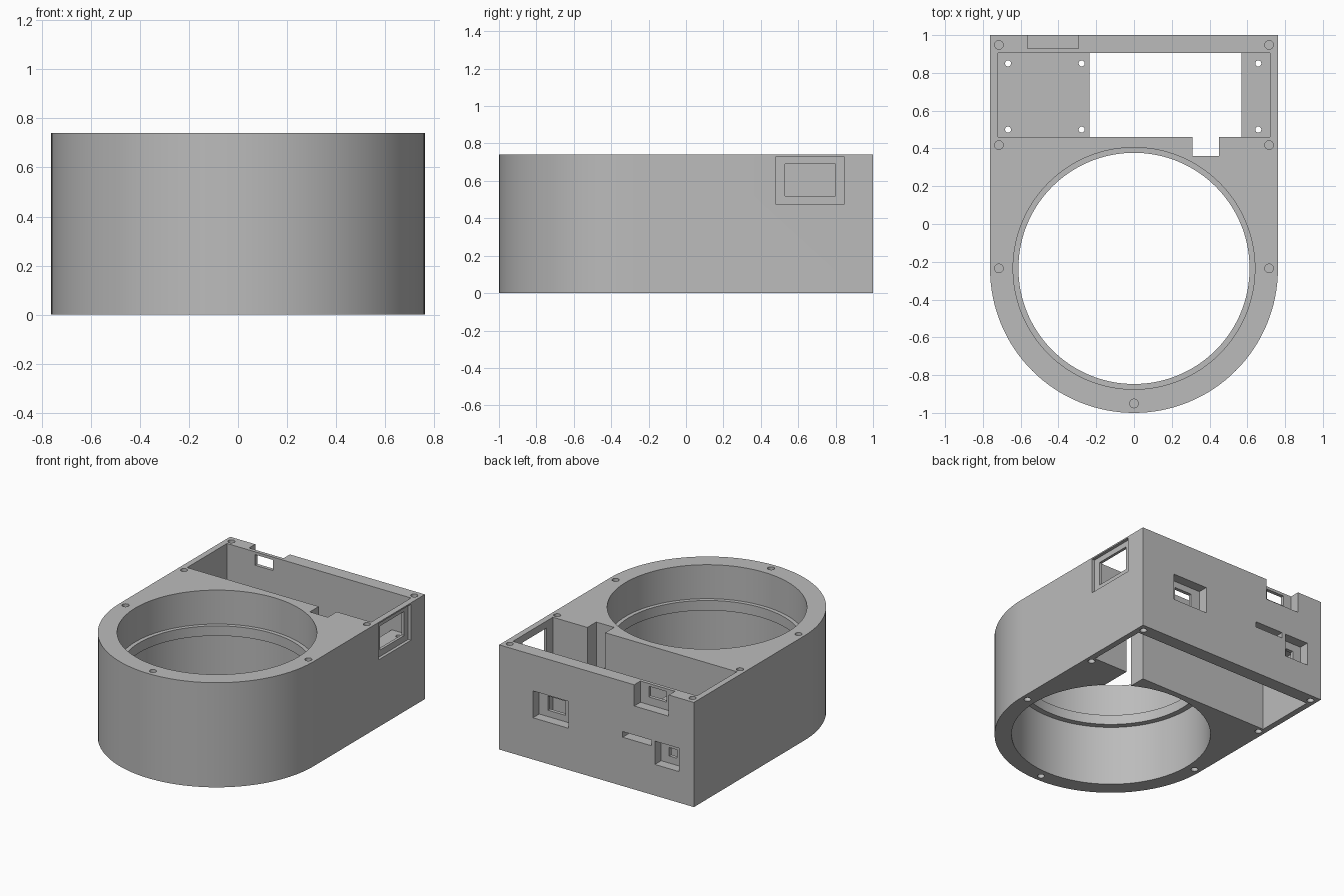
import bpy, bmesh, math
from mathutils import Matrix

old = bpy.data.objects.get("Cube")
if old:
    bpy.data.objects.remove(old, do_unlink=True)

grey = bpy.data.materials.new("light_grey")
grey.use_nodes = True
grey.diffuse_color = (0.5, 0.5, 0.5, 1)
grey.node_tree.nodes["Principled BSDF"].inputs["Base Color"].default_value = (0.5, 0.5, 0.5, 1)

HEIGHT = 0.74
HALF = 0.762
CY = -0.238


def make(name, bm):
    bmesh.ops.recalc_face_normals(bm, faces=bm.faces)
    mesh = bpy.data.meshes.new(name)
    bm.to_mesh(mesh)
    bm.free()
    obj = bpy.data.objects.new(name, mesh)
    bpy.context.scene.collection.objects.link(obj)
    mesh.materials.append(grey)
    return obj


def box(name, x, y, z):
    bm = bmesh.new()
    size = [b - a for a, b in (x, y, z)]
    mid = [(a + b) / 2 for a, b in (x, y, z)]
    bmesh.ops.create_cube(bm, size=1, matrix=Matrix.Translation(mid) @ Matrix.Diagonal((*size, 1)))
    return make(name, bm)


def cylinder(name, x, y, z, radius, sides):
    bm = bmesh.new()
    bmesh.ops.create_cone(bm, cap_ends=True, segments=sides, radius1=radius, radius2=radius,
                          depth=z[1] - z[0], matrix=Matrix.Translation((x, y, sum(z) / 2)))
    return make(name, bm)


def cut(target, cutter):
    cutter.hide_render = True
    mod = target.modifiers.new("cut", "BOOLEAN")
    mod.operation = "DIFFERENCE"
    mod.solver = "EXACT"
    mod.object = cutter
    bpy.context.view_layer.objects.active = target
    bpy.ops.object.modifier_apply(modifier=mod.name)
    bpy.data.objects.remove(cutter, do_unlink=True)


def smooth(obj):
    bpy.ops.object.select_all(action="DESELECT")
    obj.select_set(True)
    bpy.context.view_layer.objects.active = obj
    bpy.ops.object.shade_smooth_by_angle(angle=math.radians(30))


# Housing: straight sides with a half-round front
bm = bmesh.new()
outline = [(HALF, 1), (-HALF, 1)]
for i in range(65):
    a = math.pi + math.pi * i / 64
    outline.append((HALF * math.cos(a), CY + HALF * math.sin(a)))
base = bm.faces.new([bm.verts.new((x, y, 0)) for x, y in outline])
top = bmesh.ops.extrude_face_region(bm, geom=[base])["geom"]
bmesh.ops.translate(bm, vec=(0, 0, HEIGHT), verts=[v for v in top if isinstance(v, bmesh.types.BMVert)])
housing = make("housing", bm)

# Round bore with an inner ledge
for radius, span in ((0.612, (-0.1, 0.9)), (0.64, (0.5, 0.9)), (0.652, (-0.1, 0.43))):
    cut(housing, cylinder("bore_cutter", 0, CY + 0.003, span, radius, 128))

# Rear compartment, cable notch and the cable passage below the ledge
openings = [
    ((-0.72, 0.72), (0.46, 0.905), (-0.1, 0.9)),
    ((0.31, 0.45), (0.36, 0.5), (-0.1, 0.9)),
    ((0.31, 0.45), (0.1, 0.5), (-0.1, 0.43)),
    # side window: shallow frame and opening
    ((0.74, 0.9), (0.48, 0.845), (0.475, 0.73)),
    ((0.7, 0.9), (0.53, 0.8), (0.52, 0.69)),
    # rear port recesses and their openings
    ((0.22, 0.497), (0.93, 1.1), (0.295, 0.485)),
    ((0.29, 0.43), (0.88, 1.1), (0.34, 0.44)),
    ((-0.565, -0.295), (0.93, 1.1), (0.59, 0.9)),
    ((-0.5, -0.36), (0.88, 1.1), (0.645, 0.72)),
    ((-0.645, -0.457), (0.93, 1.1), (0.22, 0.385)),
    ((-0.58, -0.52), (0.88, 1.1), (0.27, 0.33)),
    ((-0.43, -0.205), (0.88, 1.1), (0.345, 0.385)),
]
for spans in openings:
    cut(housing, box("opening_cutter", *spans))

# Blind screw holes on the top and bottom rims
holes = [(s * 0.715, y) for s in (-1, 1) for y in (0.948, 0.418, -0.235)] + [(0, -0.95)]
for x, y in holes:
    for span in ((-0.1, 0.12), (HEIGHT - 0.12, 0.9)):
        cut(housing, cylinder("screw_cutter", x, y, span, 0.023, 24))
smooth(housing)

# Mounting plates inside the compartment
for name, span, columns in (("right_mounting_plate", (-0.72, -0.235), (-0.667, -0.277)),
                            ("left_mounting_plate", (0.57, 0.72), (0.658,))):
    plate = box(name, span, (0.46, 0.905), (0.44, 0.475))
    for x in columns:
        for y in (0.5, 0.85):
            cut(plate, cylinder("plate_hole_cutter", x, y, (0.3, 0.6), 0.016, 24))
    smooth(plate)
